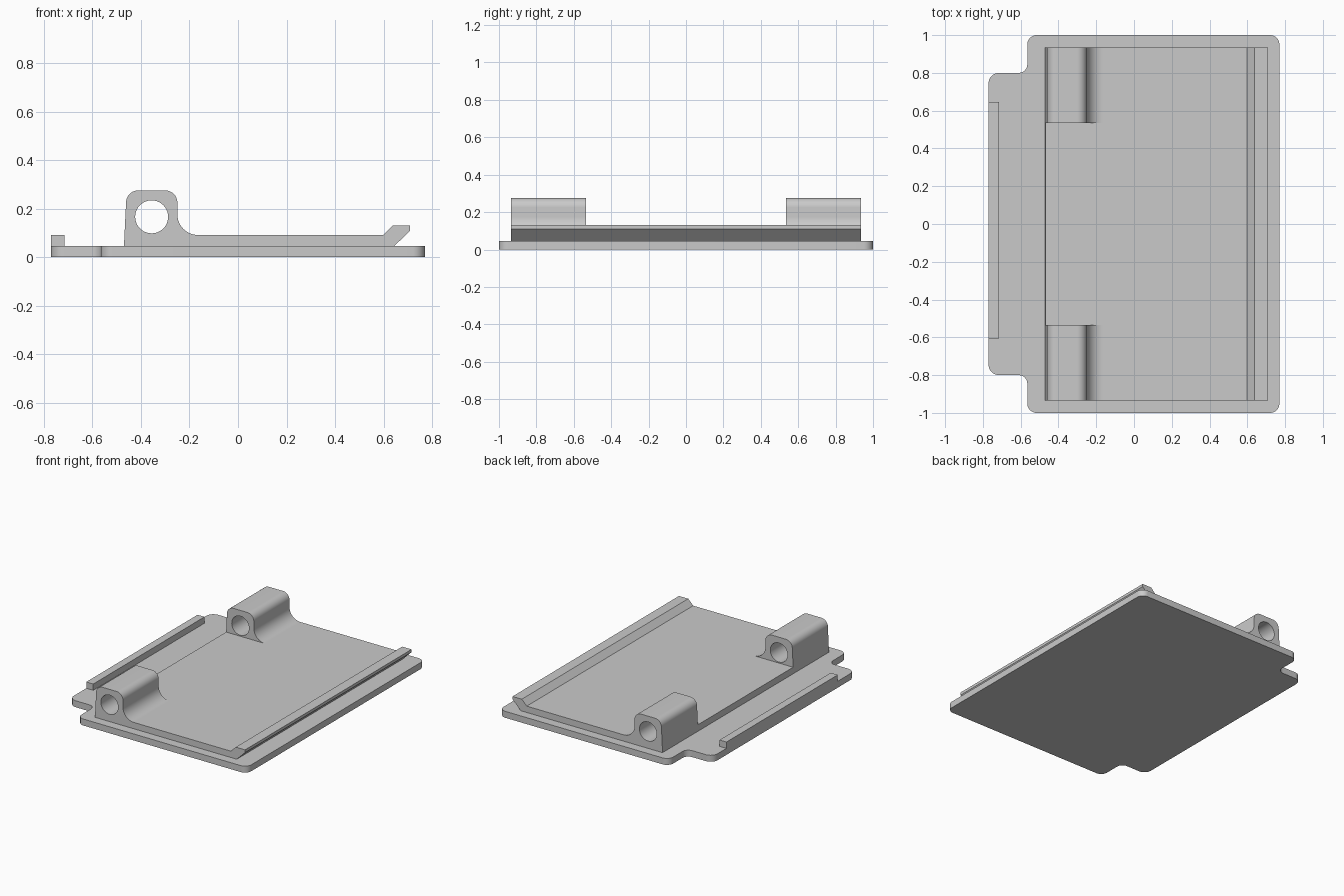
import bpy, bmesh, math
from mathutils import Vector

if "Cube" in bpy.data.objects:
    bpy.data.objects.remove(bpy.data.objects["Cube"])

grey = bpy.data.materials.new("plain grey")
grey.diffuse_color = (0.59, 0.59, 0.59, 1)
grey.use_nodes = True
grey.node_tree.nodes["Principled BSDF"].inputs["Base Color"].default_value = grey.diffuse_color


def rounded(points, steps=10):
    """Closed outline from (x, y, radius) corners; works for inner and outer corners."""
    out = []
    for i, (x, y, r) in enumerate(points):
        p = Vector((x, y))
        if r == 0:
            out.append(p)
            continue
        a = (Vector(points[i - 1][:2]) - p).normalized()
        b = (Vector(points[(i + 1) % len(points)][:2]) - p).normalized()
        half = a.angle(b) / 2
        centre = p + (a + b).normalized() * r / math.sin(half)
        reach = r / math.tan(half)
        start, end = p + a * reach - centre, p + b * reach - centre
        for k in range(steps + 1):
            t = k / steps
            out.append(centre + (start * (1 - t) + end * t).normalized() * r)
    return out


def circle(x, y, r, n=40):
    return [Vector((x + r * math.cos(2 * math.pi * i / n),
                    y + r * math.sin(2 * math.pi * i / n))) for i in range(n)]


def prism(name, loops, lo, hi, along):
    """Fill the loops (later ones are holes) and extrude along y or z."""
    bm = bmesh.new()
    for loop in loops:
        vs = [bm.verts.new((p.x, lo, p.y) if along == "y" else (p.x, p.y, lo)) for p in loop]
        for i, v in enumerate(vs):
            bm.edges.new((vs[i - 1], v))
    bmesh.ops.triangle_fill(bm, edges=bm.edges[:], use_beauty=True)
    ext = bmesh.ops.extrude_face_region(bm, geom=bm.faces[:], use_keep_orig=True)
    move = (0, hi - lo, 0) if along == "y" else (0, 0, hi - lo)
    bmesh.ops.translate(bm, vec=move, verts=[g for g in ext["geom"] if isinstance(g, bmesh.types.BMVert)])
    bmesh.ops.recalc_face_normals(bm, faces=bm.faces[:])
    mesh = bpy.data.meshes.new(name)
    bm.to_mesh(mesh)
    bm.free()
    mesh.materials.append(grey)
    obj = bpy.data.objects.new(name, mesh)
    bpy.context.collection.objects.link(obj)
    bpy.ops.object.select_all(action="DESELECT")
    obj.select_set(True)
    bpy.context.view_layer.objects.active = obj
    bpy.ops.object.shade_smooth_by_angle(angle=math.radians(30))
    return obj


# Base plate with a stepped tab on the left
half_outline = [(0.77, 1, 0.05), (-0.565, 1, 0.05), (-0.565, 0.8, 0.045), (-0.77, 0.8, 0.055)]
outline = half_outline + [(x, -y, r) for x, y, r in reversed(half_outline)]
prism("base_plate", [rounded(outline)], 0, 0.046, "z")

# Raised panel ending in an overhanging clip lip
panel = [(-0.47, 0.046), (0.645, 0.046), (0.71, 0.11), (0.71, 0.13),
         (0.637, 0.13), (0.598, 0.091), (-0.468, 0.091)]
prism("raised_panel", [[Vector(p) for p in panel]], -0.935, 0.935, "y")

# Hinge lugs with pin holes and a fillet running into the panel
lug = [(-0.468, 0.091, 0), (-0.459, 0.275, 0.05), (-0.25, 0.275, 0.05),
       (-0.25, 0.091, 0.085), (-0.16, 0.091, 0)]
for side, lo, hi in (("front", -0.935, -0.535), ("back", 0.535, 0.935)):
    prism(side + "_hinge_lug", [rounded(lug), circle(-0.356, 0.166, 0.068)], lo, hi, "y")

# Low rail along the tab
rail = [(-0.77, 0.046), (-0.715, 0.046), (-0.715, 0.091), (-0.77, 0.091)]
prism("tab_rail", [[Vector(p) for p in rail]], -0.605, 0.645, "y")
